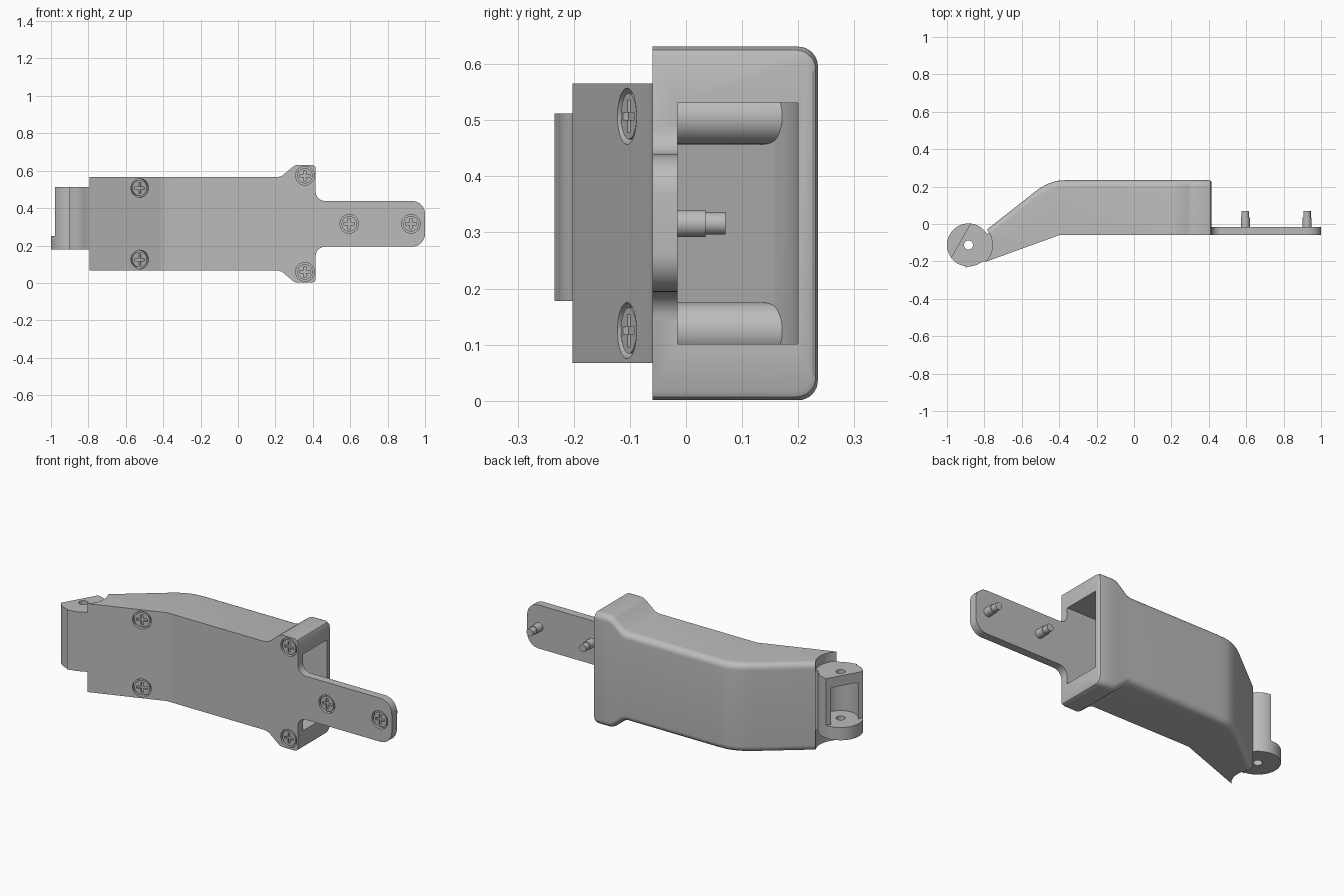
import bpy, bmesh
from math import sin, cos, pi, radians
from mathutils import Vector, Matrix

if "Cube" in bpy.data.objects:
    bpy.data.objects.remove(bpy.data.objects["Cube"])

ZC = 0.316                       # height of the lengthwise symmetry plane
HINGE = (-0.885, -0.112)         # hinge axis in plan

grey = bpy.data.materials.new("grey plastic")
grey.use_nodes = True
grey.diffuse_color = (0.5, 0.5, 0.5, 1)
grey.node_tree.nodes["Principled BSDF"].inputs["Base Color"].default_value = (0.5, 0.5, 0.5, 1)


def finish(name, bm):
    bmesh.ops.recalc_face_normals(bm, faces=bm.faces)
    mesh = bpy.data.meshes.new(name)
    bm.to_mesh(mesh)
    bm.free()
    mesh.materials.append(grey)
    ob = bpy.data.objects.new(name, mesh)
    bpy.context.collection.objects.link(ob)
    return ob


def loft(name, rings):
    bm = bmesh.new()
    loops = [[bm.verts.new(p) for p in ring] for ring in rings]
    n = len(loops[0])
    for a, b in zip(loops, loops[1:]):
        for i in range(n):
            bm.faces.new((a[i], a[(i + 1) % n], b[(i + 1) % n], b[i]))
    bm.faces.new(loops[0])
    bm.faces.new(loops[-1])
    return finish(name, bm)


def cylinder(name, p0, p1, r, segs=40):
    p0, p1 = Vector(p0), Vector(p1)
    axis = p1 - p0
    bm = bmesh.new()
    place = Matrix.Translation((p0 + p1) / 2) @ axis.to_track_quat('Z', 'Y').to_matrix().to_4x4()
    bmesh.ops.create_cone(bm, cap_ends=True, segments=segs, radius1=r, radius2=r,
                          depth=axis.length, matrix=place)
    return finish(name, bm)


def upright(name, plan, z0, z1):
    return loft(name, [[(x, y, z) for x, y in plan] for z in (z0, z1)])


def combine(ob, tool, mode='DIFFERENCE'):
    mod = ob.modifiers.new("join", 'BOOLEAN')
    mod.operation, mod.object, mod.solver = mode, tool, 'EXACT'
    bpy.context.view_layer.objects.active = ob
    bpy.ops.object.modifier_apply(modifier=mod.name)
    bpy.data.objects.remove(tool)


def arc(cx, cy, r, a0, a1, n=8):
    angles = [radians(a0 + (a1 - a0) * i / n) for i in range(n + 1)]
    return [(cx + r * cos(a), cy + r * sin(a)) for a in angles]


def section(x, front, back, half, r):
    """Box section whose two rear corners are rounded."""
    corner = arc(back - r, half - r, r, 90, 0) if r else [(back, half)]
    side = [(front, half)] + corner
    pts = side + [(y, -z) for y, z in reversed(side)]
    return [(x, y, ZC + z) for y, z in pts]


# Casing shell: (x, front y, back y, half height)
shell = [(-0.84, -0.219, -0.072, 0.249), (-0.53, -0.107, 0.172, 0.249),
         (-0.50, -0.096, 0.194, 0.249), (-0.46, -0.082, 0.215, 0.249),
         (-0.42, -0.067, 0.229, 0.249), (-0.40, -0.06, 0.232, 0.249),
         (-0.35, -0.06, 0.235, 0.249), (0.21, -0.06, 0.235, 0.249),
         (0.235, -0.06, 0.235, 0.256), (0.29, -0.06, 0.235, 0.302),
         (0.305, -0.06, 0.235, 0.312), (0.32, -0.06, 0.235, 0.315),
         (0.395, -0.06, 0.235, 0.315), (0.41, -0.06, 0.231, 0.309),
         (0.415, -0.06, 0.225, 0.300)]
casing = loft("casing", [section(*s, 0.035) for s in shell])

# Hollow inside, leaving two screw posts
hollow = [(-0.72, -0.13, -0.015, 0.215), (-0.50, -0.051, 0.158, 0.215),
          (-0.45, -0.033, 0.185, 0.215), (-0.40, -0.015, 0.197, 0.215),
          (-0.35, -0.015, 0.2, 0.215), (0.5, -0.015, 0.2, 0.215)]
cavity = loft("cavity", [section(*s, 0) for s in hollow])
for side in (-1, 1):
    z = ZC + side * 0.191
    combine(cavity, cylinder("post", (-0.525, -0.3, z), (-0.525, 0.4, z), 0.05))
combine(casing, cavity)
combine(casing, cylinder("clearance", (*HINGE, -0.1), (*HINGE, 0.8), 0.128, 64))

# Hinge knuckle with diagonal cut, pocket and pin hole
hinge = cylinder("hinge_knuckle", (*HINGE, 0.178), (*HINGE, 0.512), 0.115, 64)
web = [(-0.90, -0.234), (-0.73, -0.177), (-0.73, 0.0), (-0.79, -0.06), (-0.89, -0.11)]
combine(hinge, upright("web", web, 0.1781, 0.5119), 'UNION')
wedge = [(-1.033, -0.276), (-0.817, 0.102), (-1.1, 0.2), (-1.2, -0.2)]
combine(hinge, upright("wedge", wedge, 0.25, 0.7))
combine(hinge, cylinder("pocket", (*HINGE, 0.25), (*HINGE, 0.455), 0.09, 48))
combine(hinge, cylinder("pin_hole", (*HINGE, 0), (*HINGE, 0.7), 0.024, 24))

# Tongue plate with filleted root and rounded end
upper = arc(0.465, 0.1725, 0.05, 180, 270) + arc(0.93, 0.0525, 0.07, 90, 0)
outline = upper + [(x, -z) for x, z in reversed(upper)]
tongue = loft("tongue", [[(x, y, ZC + z) for x, z in outline] for y in (-0.06, -0.015)])

# Stepped locating pins behind the tongue
for i, x in enumerate((0.595, 0.925)):
    pin = cylinder("locating_pin_%d" % (i + 1), (x, -0.02, ZC), (x, 0.035, ZC), 0.024, 32)
    combine(pin, cylinder("tip", (x, 0.02, ZC), (x, 0.07, ZC), 0.020, 32), 'UNION')

# Recessed cross-head screws
slant = Vector((-0.36, -1, 0)).normalized()
slant = Vector((0.36, -1, 0)).normalized() if slant.x > 0 else slant
flat = Vector((0, -1, 0))
tilted = Vector((-0.14, 0.39, 0)).normalized() * -1      # outward from the sloped front


def screw(name, host, x, y, z, out):
    p = Vector((x, y, z))
    combine(host, cylinder("bore", p - out * 0.02, p + out * 0.05, 0.050))
    head = cylinder(name, p - out * 0.024, p - out * 0.003, 0.041)
    across = Vector((0, 0, 1)).cross(out)
    turn = Matrix((across, Vector((0, 0, 1)), out)).transposed().to_4x4()
    for size in ((0.058, 0.013, 0.026), (0.013, 0.058, 0.026)):
        bm = bmesh.new()
        bmesh.ops.create_cube(bm, size=1, matrix=Matrix.Translation(p) @ turn @ Matrix.Diagonal((*size, 1)))
        combine(head, finish("slot", bm))


for label, side in (("lower", -1), ("upper", 1)):
    screw(label + "_slope_screw", casing, -0.525, -0.105, ZC + side * 0.191, tilted)
    screw(label + "_flare_screw", casing, 0.358, -0.06, ZC + side * 0.257, flat)
screw("inner_tongue_screw", tongue, 0.595, -0.06, ZC, flat)
screw("outer_tongue_screw", tongue, 0.925, -0.06, ZC, flat)

# Smooth shading with crisp edges
bpy.ops.object.select_all(action='DESELECT')
for ob in bpy.context.collection.objects:
    if ob.type == 'MESH':
        ob.select_set(True)
        bpy.context.view_layer.objects.active = ob
bpy.ops.object.shade_smooth_by_angle(angle=radians(32))
